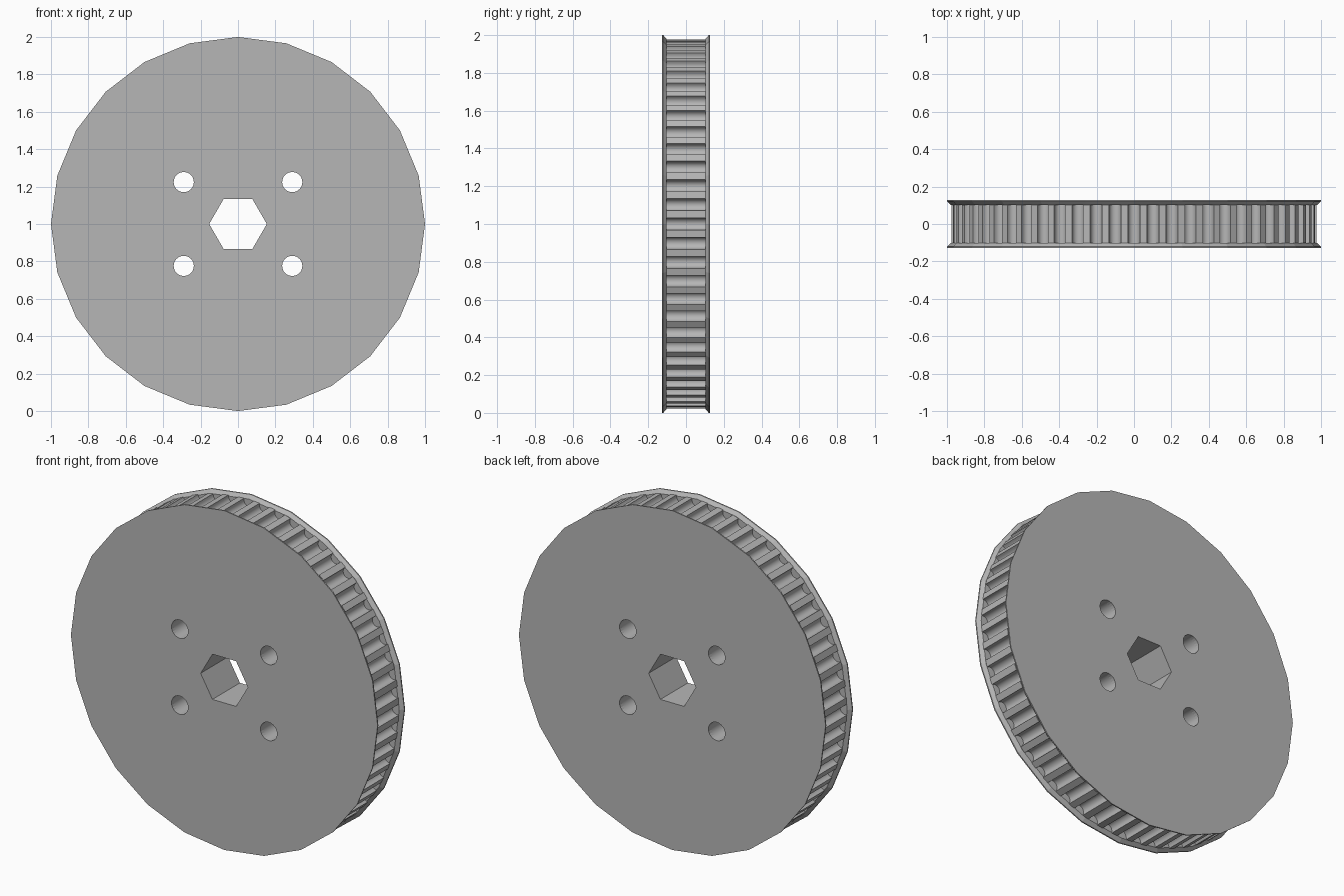
import bpy, bmesh
from math import sin, cos, pi, tau, radians

cube = bpy.data.objects.get("Cube")
if cube:
    bpy.data.objects.remove(cube, do_unlink=True)

TEETH = 60
TIP_RADIUS = 0.977
GROOVE_RADIUS = 0.032
GROOVE_CENTRE = TIP_RADIUS - 0.011
INNER_Y, OUTER_Y = 0.102, 0.128

grey = bpy.data.materials.new("plain grey")
grey.use_nodes = True
colour = (0.47, 0.47, 0.47, 1)
grey.diffuse_color = colour
grey.node_tree.nodes["Principled BSDF"].inputs["Base Color"].default_value = colour


def ring(radius, sides, cx=0, cz=0):
    return [(cx + radius * cos(tau * i / sides), cz + radius * sin(tau * i / sides))
            for i in range(sides)]


def toothed_outline():
    # Round-bottomed grooves separated by narrow lands
    arc = [(GROOVE_CENTRE - GROOVE_RADIUS * sin(pi * i / 10),
            -GROOVE_RADIUS * cos(pi * i / 10)) for i in range(11)]
    groove = [(TIP_RADIUS, -GROOVE_RADIUS)] + arc + [(TIP_RADIUS, GROOVE_RADIUS)]
    points = []
    for k in range(TEETH):
        c, s = cos(tau * k / TEETH), sin(tau * k / TEETH)
        points += [(r * c - t * s, r * s + t * c) for r, t in groove]
    return points


# Hexagonal shaft bore and four bolt holes
holes = [ring(0.154, 6)]
holes += [ring(0.054, 24, sx * 0.29, sz * 0.224) for sx in (-1, 1) for sz in (-1, 1)]


def build_plate(name, sections, smooth=False):
    """Loft the outer sections (outline, y), pierce the holes and cap both ends."""
    bm = bmesh.new()
    ends = ([], [])

    def loft(rings):
        loops = [[bm.verts.new((x, y, z + 1)) for x, z in pts] for pts, y in rings]
        for a, b in zip(loops, loops[1:]):
            for i in range(len(a)):
                j = (i + 1) % len(a)
                bm.faces.new((a[i], a[j], b[j], b[i]))
        for edges, loop in zip(ends, (loops[0], loops[-1])):
            edges += [bm.edges.get((loop[i - 1], loop[i])) for i in range(len(loop))]

    loft(sections)
    for hole in holes:
        loft([(hole, sections[0][1]), (hole, sections[-1][1])])
    for edges in ends:
        bmesh.ops.triangle_fill(bm, use_beauty=True, edges=edges, normal=(0, 1, 0))
    bmesh.ops.recalc_face_normals(bm, faces=bm.faces[:])
    mesh = bpy.data.meshes.new(name)
    bm.to_mesh(mesh)
    bm.free()
    mesh.materials.append(grey)
    obj = bpy.data.objects.new(name, mesh)
    bpy.context.collection.objects.link(obj)
    if smooth:
        bpy.ops.object.select_all(action='DESELECT')
        obj.select_set(True)
        bpy.context.view_layer.objects.active = obj
        bpy.ops.object.shade_smooth_by_angle(angle=radians(30))
    return obj


# Toothed drum
outline = toothed_outline()
build_plate("toothed_drum", [(outline, -INNER_Y), (outline, INNER_Y)], smooth=True)

# Faceted belt flanges, flaring outwards to a thin rim
for name, side in (("front_flange", -1), ("back_flange", 1)):
    build_plate(name, [(ring(0.98, 24), side * INNER_Y),
                       (ring(1.0, 24), side * (OUTER_Y - 0.007)),
                       (ring(1.0, 24), side * OUTER_Y)])
